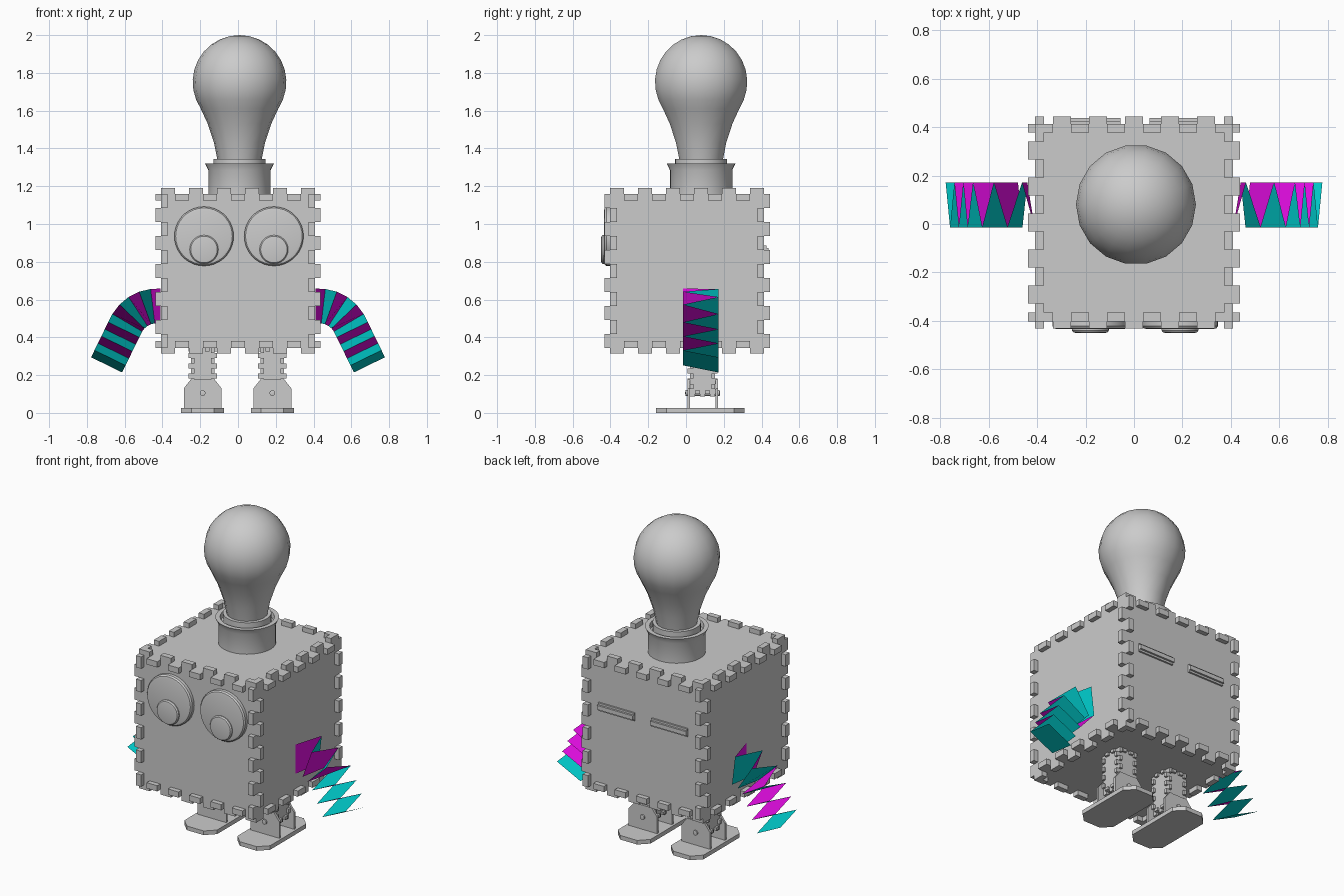
import bpy, bmesh, math
from mathutils import Vector, Matrix

if "Cube" in bpy.data.objects:
    bpy.data.objects.remove(bpy.data.objects["Cube"])


def material(name, col):
    m = bpy.data.materials.new(name)
    m.diffuse_color = (*col, 1)
    m.use_nodes = True
    m.node_tree.nodes["Principled BSDF"].inputs["Base Color"].default_value = m.diffuse_color
    return m


GREY = material("light grey", (0.6, 0.6, 0.6))
MAGENTA = material("magenta paper", (0.8, 0.004, 0.8))
CYAN = material("cyan paper", (0.0, 0.62, 0.62))


def finish(name, bm, mats=(GREY,), smooth=False):
    me = bpy.data.meshes.new(name)
    bm.to_mesh(me)
    bm.free()
    ob = bpy.data.objects.new(name, me)
    bpy.context.collection.objects.link(ob)
    for m in mats:
        me.materials.append(m)
    if smooth:
        bpy.ops.object.select_all(action='DESELECT')
        ob.select_set(True)
        bpy.context.view_layer.objects.active = ob
        bpy.ops.object.shade_smooth_by_angle(angle=math.radians(35))
    return ob


def add_box(bm, lo, hi):
    lo, hi = Vector(lo), Vector(hi)
    mat = Matrix.Translation((lo + hi) / 2) @ Matrix.Diagonal((*(hi - lo), 1))
    bmesh.ops.create_cube(bm, size=1, matrix=mat)


def lathe(name, profile, segs, loc, tilt=None):
    """Revolve (radius, height) points about z, optionally tilted."""
    bm = bmesh.new()
    vs = [bm.verts.new((r, 0, h)) for r, h in profile]
    es = [bm.edges.new(p) for p in zip(vs, vs[1:])]
    bmesh.ops.spin(bm, geom=vs + es, cent=(0, 0, 0), axis=(0, 0, 1),
                   angle=2 * math.pi, steps=segs)
    bmesh.ops.remove_doubles(bm, verts=bm.verts, dist=1e-5)
    bmesh.ops.recalc_face_normals(bm, faces=bm.faces)
    mat = Matrix.Translation(loc)
    if tilt:
        mat = mat @ Matrix.Rotation(tilt, 4, 'X')
    bm.transform(mat)
    return finish(name, bm, smooth=True)


def prism(bm, pts, axis, lo, hi):
    """Extrude a 2D outline along an axis (1 = y, 2 = z)."""
    put = (lambda a, b, h: (a, h, b)) if axis == 1 else (lambda a, b, h: (a, b, h))
    f = bm.faces.new([bm.verts.new(put(a, b, lo)) for a, b in pts])
    r = bmesh.ops.extrude_face_region(bm, geom=[f])
    top = [v for v in r['geom'] if isinstance(v, bmesh.types.BMVert)]
    d = Vector(put(0, 0, hi - lo))
    bmesh.ops.translate(bm, verts=top, vec=d)
    bmesh.ops.recalc_face_normals(bm, faces=bm.faces)


def finger_box(name, centre, half, out, wall, slots):
    """Box whose edges carry alternating finger-joint tabs."""
    bm = bmesh.new()
    c, h = Vector(centre), Vector(half)
    add_box(bm, c - h, c + h)
    for ax in range(3):
        a, b = (ax + 1) % 3, (ax + 2) % 3
        n = slots[ax]
        step = 2 * h[ax] / n
        for sa in (-1, 1):
            for sb in (-1, 1):
                for i in range(n):
                    # alternate which wall the tab sticks through
                    p, sp, q, sq = (a, sa, b, sb) if (i + (ax == 1)) % 2 else (b, sb, a, sa)
                    mid, size = Vector((0, 0, 0)), Vector((0, 0, 0))
                    mid[ax], size[ax] = -h[ax] + step * (i + 0.5), step / 2
                    mid[p], size[p] = sp * (h[p] + out / 2), out / 2
                    mid[q], size[q] = sq * (h[q] - wall / 2), wall / 2
                    add_box(bm, c + mid - size, c + mid + size)
    return finish(name, bm)


# Body
finger_box("body", (0, 0.006, 0.752), (0.408, 0.408, 0.408), 0.03, 0.036, (11, 11, 11))

# Bulb and its socket
BX, BY = 0.008, 0.08
bulb = [(0.115, 1.33), (0.135, 1.43), (0.168, 1.53), (0.205, 1.61)]
for i in range(10):
    t = math.radians(-22 + 112 * i / 9)
    bulb.append((0.248 * math.cos(t) if i < 9 else 0, 1.752 + 0.248 * math.sin(t)))
lathe("bulb", bulb, 18, (BX, BY, 0))
lathe("socket", [(0.165, 1.15), (0.165, 1.285), (0.182, 1.32), (0.155, 1.32),
                 (0.15, 1.29), (0, 1.29)], 32, (BX, BY, 0))
lathe("socket_ring", [(0.138, 1.28), (0.138, 1.345), (0, 1.345)], 32, (BX, BY, 0))

# Eyes, pupils and rear slots
for side, x in (("left", -0.18), ("right", 0.19)):
    lathe(side + "_eye", [(0.157, 0), (0.157, 0.022), (0.15, 0.031), (0.138, 0.034), (0, 0.034)],
          36, (x, -0.4, 0.935), math.pi / 2)
    lathe(side + "_pupil", [(0.076, 0), (0.076, 0.04), (0.07, 0.048), (0.06, 0.05), (0, 0.05)],
          32, (x, -0.4, 0.865), math.pi / 2)
    bm = bmesh.new()
    add_box(bm, (x - 0.125, 0.40, 0.835), (x + 0.125, 0.437, 0.885))
    bmesh.ops.bevel(bm, geom=[e for e in bm.edges if abs(e.verts[0].co.x - e.verts[1].co.x) > 0.1],
                    offset=0.012, segments=2, affect='EDGES')
    finish(side + "_rear_bar", bm)

# Legs and feet
LY = 0.088
for side, x in (("left", -0.187), ("right", 0.182)):
    finger_box(side + "_leg", (x, LY, 0.222), (0.062, 0.066, 0.122), 0.014, 0.018, (5, 5, 9))
    # ankle plates in front of and behind the leg
    bm = bmesh.new()
    outline = [(x - 0.1, 0.02), (x + 0.1, 0.02), (x + 0.1, 0.13), (x + 0.062, 0.178),
               (x - 0.062, 0.178), (x - 0.1, 0.13)]
    for y in (LY - 0.08, LY + 0.068):
        prism(bm, outline, 1, y, y + 0.014)
    finish(side + "_ankle_plates", bm)
    lathe(side + "_ankle_pin", [(0, -0.093), (0.015, -0.09), (0.015, 0.09), (0, 0.093)],
          16, (x, LY, 0.105), math.pi / 2)
    # flat foot with clipped corners
    bm = bmesh.new()
    w, y0, y1, c = 0.114, -0.158, 0.31, 0.055
    prism(bm, [(x - w, y0 + c), (x - w + c, y0), (x + w - c, y0), (x + w, y0 + c),
               (x + w, y1 - c), (x + w - c, y1), (x - w + c, y1), (x - w, y1 - c)], 2, 0, 0.026)
    finish(side + "_foot", bm)


# Folded paper arms: zigzag sheets along a curve, alternating colours
def arm_station(s):
    """Inner and outer (x, z) points of the arm at length s."""
    lead, r, turn = 0.02, 0.18, math.radians(64)
    a = min(max((s - lead) / r, 0), turn)
    extra = min(s - lead, 0) + max(s - lead - r * turn, 0)
    d = Vector((math.cos(a), -math.sin(a)))
    w = Vector((math.sin(a), math.cos(a)))
    base = Vector((0.43, 0.385)) + d * extra
    return base + w * 0.09, base + w * 0.273


FOLDS, LENGTH = 11, 0.455
for side, sx in (("left", -1), ("right", 1)):
    bm = bmesh.new()
    rows = []
    for i in range(FOLDS + 1):
        y = 0.172 if i % 2 else -0.015
        rows.append([bm.verts.new((sx * p.x, y, p.y)) for p in arm_station(LENGTH * i / FOLDS)])
    for i, (r0, r1) in enumerate(zip(rows, rows[1:])):
        f = bm.faces.new((r0[0], r0[1], r1[1], r1[0]))
        f.material_index = 1 if i % 2 or i == FOLDS - 1 else 0
    finish(side + "_arm", bm, (MAGENTA, CYAN))
